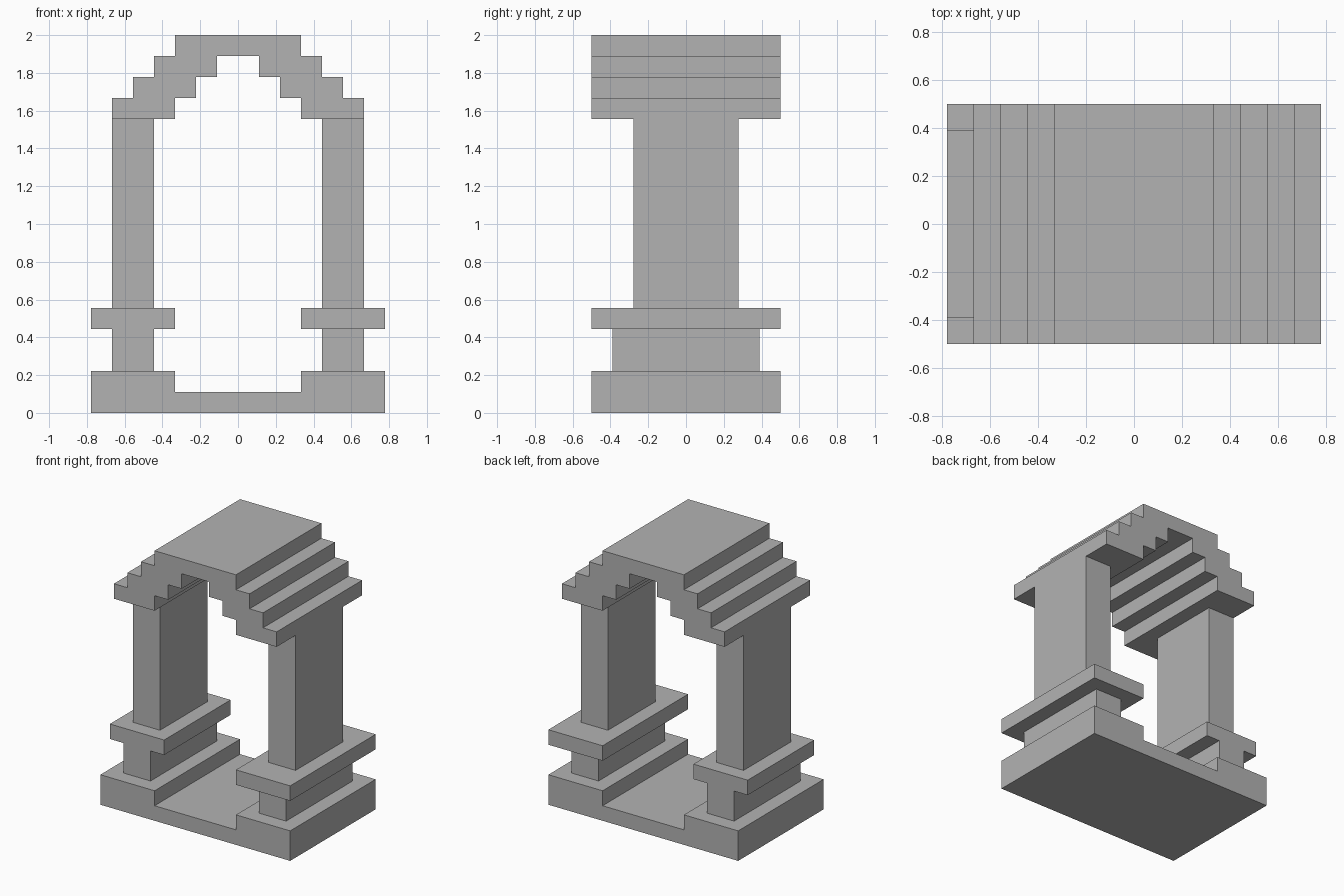
import bpy
import bmesh

cube = bpy.data.objects.get("Cube")
if cube:
    bpy.data.objects.remove(cube, do_unlink=True)

U = 1 / 9  # one building unit; the shrine is 18 units tall

stone = bpy.data.materials.new("grey stone")
stone.use_nodes = True
GREY = (0.45, 0.45, 0.45, 1)
stone.diffuse_color = GREY
stone.node_tree.nodes["Principled BSDF"].inputs["Base Color"].default_value = GREY


def extrude_profile(name, points, half_depth):
    """Extrude an outline of (x, z) units along y, centred on y = 0."""
    bm = bmesh.new()
    verts = [bm.verts.new((x * U, -half_depth * U, z * U)) for x, z in points]
    face = bm.faces.new(verts)
    moved = bmesh.ops.extrude_face_region(bm, geom=[face])["geom"]
    bmesh.ops.translate(bm, vec=(0, 2 * half_depth * U, 0),
                        verts=[g for g in moved if isinstance(g, bmesh.types.BMVert)])
    bmesh.ops.recalc_face_normals(bm, faces=bm.faces)
    mesh = bpy.data.meshes.new(name)
    bm.to_mesh(mesh)
    bm.free()
    mesh.materials.append(stone)
    obj = bpy.data.objects.new(name, mesh)
    bpy.context.collection.objects.link(obj)
    return obj


def mirrored(half):
    """Close a half outline (x > 0) with its reflection."""
    return half + [(-x, z) for x, z in reversed(half)]


def block(name, side, x0, x1, z0, z1, half_depth):
    points = [(x0, z0), (x1, z0), (x1, z1), (x0, z1)]
    return extrude_profile(name, [(side * x, z) for x, z in points], half_depth)


# Floor slab with a raised plinth on each side
extrude_profile("base", mirrored([(7, 0), (7, 2), (3, 2), (3, 1)]), 4.5)

# Pedestal, cap and pillar; the right cap is shorter from front to back
for side, label, cap_depth in ((1, "left", 4.5), (-1, "right", 3.5)):
    block(label + "_pedestal", side, 4, 6, 2, 4, 3.5)
    block(label + "_cap", side, 3, 7, 4, 5, cap_depth)
    block(label + "_pillar", side, 4, 6, 5, 14, 2.5)

# Stepped arch: climb the inner steps, then the outer ones
inner, outer = [], []
for step in range(4):
    z = 14 + step
    inner += [(3 - step, z), (3 - step, z + 1)] if step < 3 else []
    outer += [(6 - step, z), (6 - step, z + 1)]
left_half = inner[::-1] + outer
extrude_profile("stepped_arch", mirrored(left_half), 4.5)
